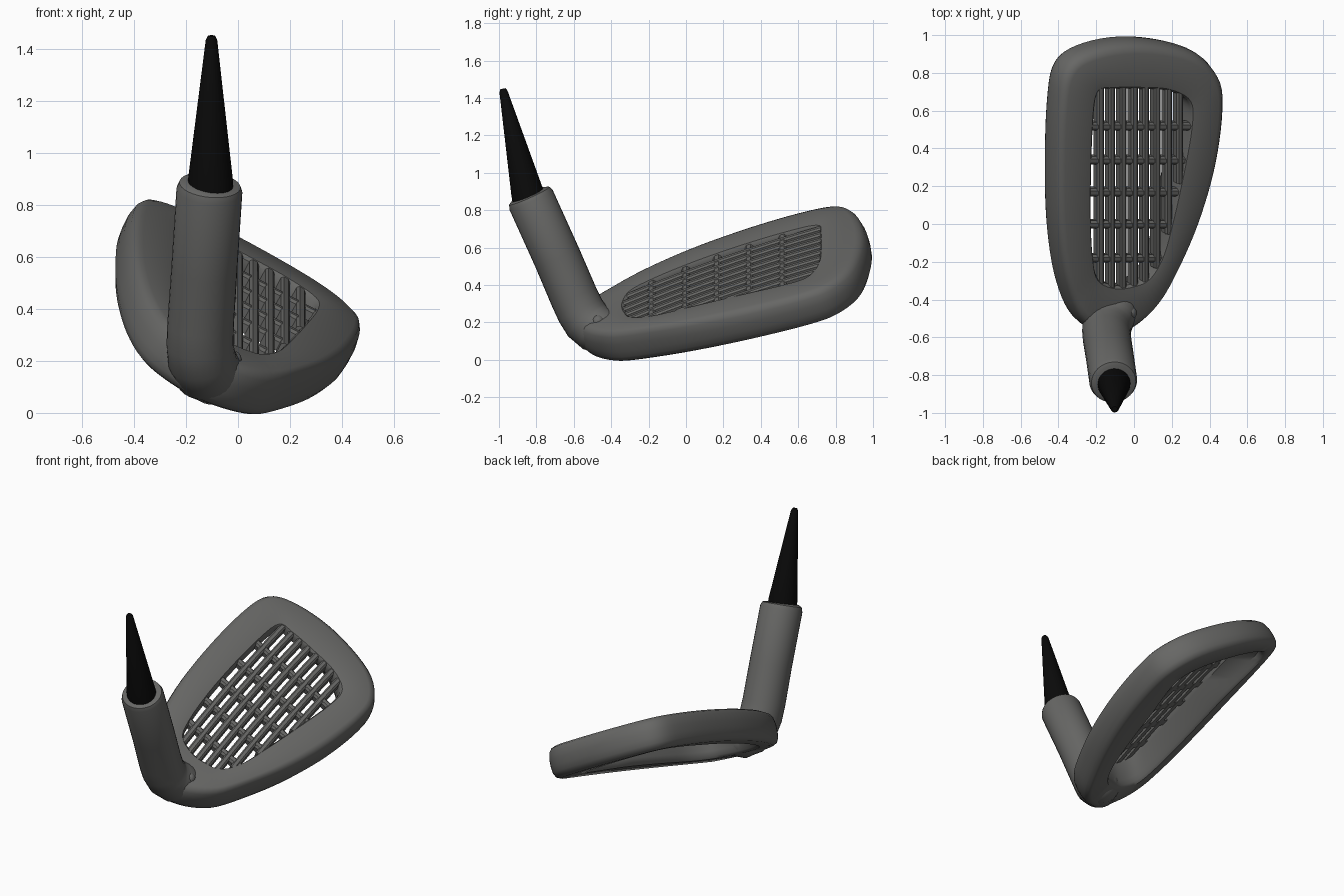
import bpy, bmesh, math
from mathutils import Vector

if "Cube" in bpy.data.objects:
    bpy.data.objects.remove(bpy.data.objects["Cube"])

def material(name, c):
    m = bpy.data.materials.new(name)
    m.diffuse_color = (*c, 1)
    m.use_nodes = True
    m.node_tree.nodes["Principled BSDF"].inputs["Base Color"].default_value = m.diffuse_color
    return m

STEEL = material("grey steel", (0.135, 0.135, 0.13))
BLACK = material("black shaft", (0.003, 0.003, 0.003))

N = Vector((0.53, -0.33, 1)).normalized()      # face normal

def on_face(x, y, d=0.0):
    """Point of the tilted, slightly arched face, sunk by depth d."""
    arch = 0.035 * max(0, 1 - ((y - .35) / .75) ** 2)
    return Vector((x, y, 0.365 - 0.53 * x + 0.33 * y + arch)) - N * d

def make(name, bm, mat, angle=40):
    bmesh.ops.recalc_face_normals(bm, faces=bm.faces)
    me = bpy.data.meshes.new(name)
    bm.to_mesh(me)
    bm.free()
    ob = bpy.data.objects.new(name, me)
    bpy.context.collection.objects.link(ob)
    me.materials.append(mat)
    bpy.ops.object.select_all(action='DESELECT')
    bpy.context.view_layer.objects.active = ob
    ob.select_set(True)
    bpy.ops.object.shade_smooth_by_angle(angle=math.radians(angle))
    return ob

def smooth_loop(pts, steps=5):
    """Closed Catmull-Rom curve through the points."""
    out, n = [], len(pts)
    for i in range(n):
        a, b, c, d = (Vector(pts[(i + k) % n]) for k in (-1, 0, 1, 2))
        for s in range(steps):
            t = s / steps
            out.append(0.5 * (2 * b + (c - a) * t + (2 * a - 5 * b + 4 * c - d) * t * t
                              + (3 * b - a - 3 * c + d) * t ** 3))
    return out

def skin(bm, rings, closed):
    """Bridge consecutive vertex rings with quads."""
    vs = [[bm.verts.new(p) for p in r] for r in rings]
    n = len(vs[0])
    for i in range(len(vs) if closed else len(vs) - 1):
        a, b = vs[i], vs[(i + 1) % len(vs)]
        for j in range(n):
            k = (j + 1) % n
            bm.faces.new((a[j], a[k], b[k], b[j]))
    if not closed:
        bm.faces.new(vs[0])
        bm.faces.new(vs[-1])

def tube(name, path, radii, mat, seg=32, angle=40):
    path = [Vector(p) for p in path]
    rings = []
    for i, p in enumerate(path):
        t = (path[min(i + 1, len(path) - 1)] - path[max(i - 1, 0)]).normalized()
        u = (Vector((1, 0, 0)) - t * t.x).normalized()
        v = t.cross(u)
        rings.append([p + radii[i] * (u * math.cos(a) + v * math.sin(a))
                      for a in (2 * math.pi * k / seg for k in range(seg))])
    bm = bmesh.new()
    skin(bm, rings, False)
    return make(name, bm, mat, angle)

# Outer outline and window outline, seen from above (matching points)
outer = smooth_loop([(.05, .955), (-.2, .92), (-.35, .82), (-.395, .6), (-.405, .2), (-.39, -.1),
                     (-.345, -.35), (-.26, -.53), (-.12, -.605), (.01, -.565), (.15, -.43),
                     (.275, -.2), (.38, .05), (.455, .32), (.49, .6), (.465, .77), (.33, .90)])
window = smooth_loop([(.05, .71), (-.1, .71), (-.185, .69), (-.21, .5), (-.22, .2), (-.22, 0),
                      (-.21, -.18), (-.185, -.29), (-.1, -.33), (-.01, -.325), (.08, -.29),
                      (.15, -.18), (.20, 0), (.255, .25), (.30, .5), (.295, .64), (.19, .70)])

# Head rim: rounded section from window edge (0) to outline (1), with depth
section = [(0, .07), (0, .02), (.05, .005), (.2, 0), (.78, 0), (.89, .01), (.96, .032), (1, .075),
           (1, .12), (.98, .155), (.92, .182), (.8, .195)]
rings = [[on_face(*w.lerp(o, t), d) for w, o in zip(window, outer)] for t, d in section]

def back_mix(w):
    """Back opening: narrow rim at top and toe, thick at the sole."""
    return .12 - 1.0 * w.x + .22 * min(1, max(0, (w.y - .35) / .3))

for extra, d in ((.08, .195), (0, .18), (-.03, .15)):
    rings.append([on_face(*w.lerp(o, back_mix(w) + extra), d) for w, o in zip(window, outer)])
bm = bmesh.new()
skin(bm, rings, True)
make("head_rim", bm, STEEL)

# Grille: bars along and across the window, nearly flush with the face
def span(axis, value):
    """Extent of the window along the other axis."""
    hits = []
    for a, b in zip(window, window[1:] + window[:1]):
        if (a[axis] - value) * (b[axis] - value) <= 0 and a[axis] != b[axis]:
            hits.append(a.lerp(b, (value - a[axis]) / (b[axis] - a[axis]))[1 - axis])
    return min(hits) - .015, max(hits) + .015

def bar(bm, axis, value, half, top, bottom):
    lo, hi = span(axis, value)
    bev = half * .5
    prof = [(-half, bottom), (-half, top + bev), (-half + bev, top),
            (half - bev, top), (half, top + bev), (half, bottom)]
    rings = []
    for i in range(9):
        e = lo + (hi - lo) * i / 8
        rings.append([on_face(*((value + o, e) if axis == 0 else (e, value + o)), d)
                      for o, d in prof])
    skin(bm, rings, False)

bm = bmesh.new()
for i in range(8):
    bar(bm, 0, -.17 + .06 * i, .0175, .008, .06)
make("grille_long_bars", bm, STEEL, 30)
bm = bmesh.new()
for y in (-.19, -.01, .16, .33, .51):
    bar(bm, 1, y, .021, .012, .058)
make("grille_cross_bars", bm, STEEL, 30)

# Hosel: bent neck running into the heel
tube("hosel",
     [(-.107, -.841, .884), (-.108, -.838, .877), (-.110, -.828, .855), (-.13, -.69, .55),
      (-.144, -.60, .34), (-.146, -.565, .265), (-.14, -.53, .21), (-.122, -.485, .17),
      (-.09, -.43, .152), (-.06, -.375, .155), (-.045, -.345, .16)],
     [.10, .118, .127, .127, .128, .129, .131, .130, .122, .095, .05], STEEL)

# Small bump where the hosel meets the face
bm = bmesh.new()
bmesh.ops.create_uvsphere(bm, u_segments=14, v_segments=8, radius=.035)
bmesh.ops.translate(bm, verts=bm.verts, vec=(-.02, -.47, .205))
make("heel_bump", bm, STEEL, 60)

# Tapered black shaft stub
tube("shaft", [(-.106, -.84, .85), (-.106, -.85, .90), (-.102, -.976, 1.435), (-.102, -.979, 1.45)],
     [.088, .086, .022, .014], BLACK, 20)
